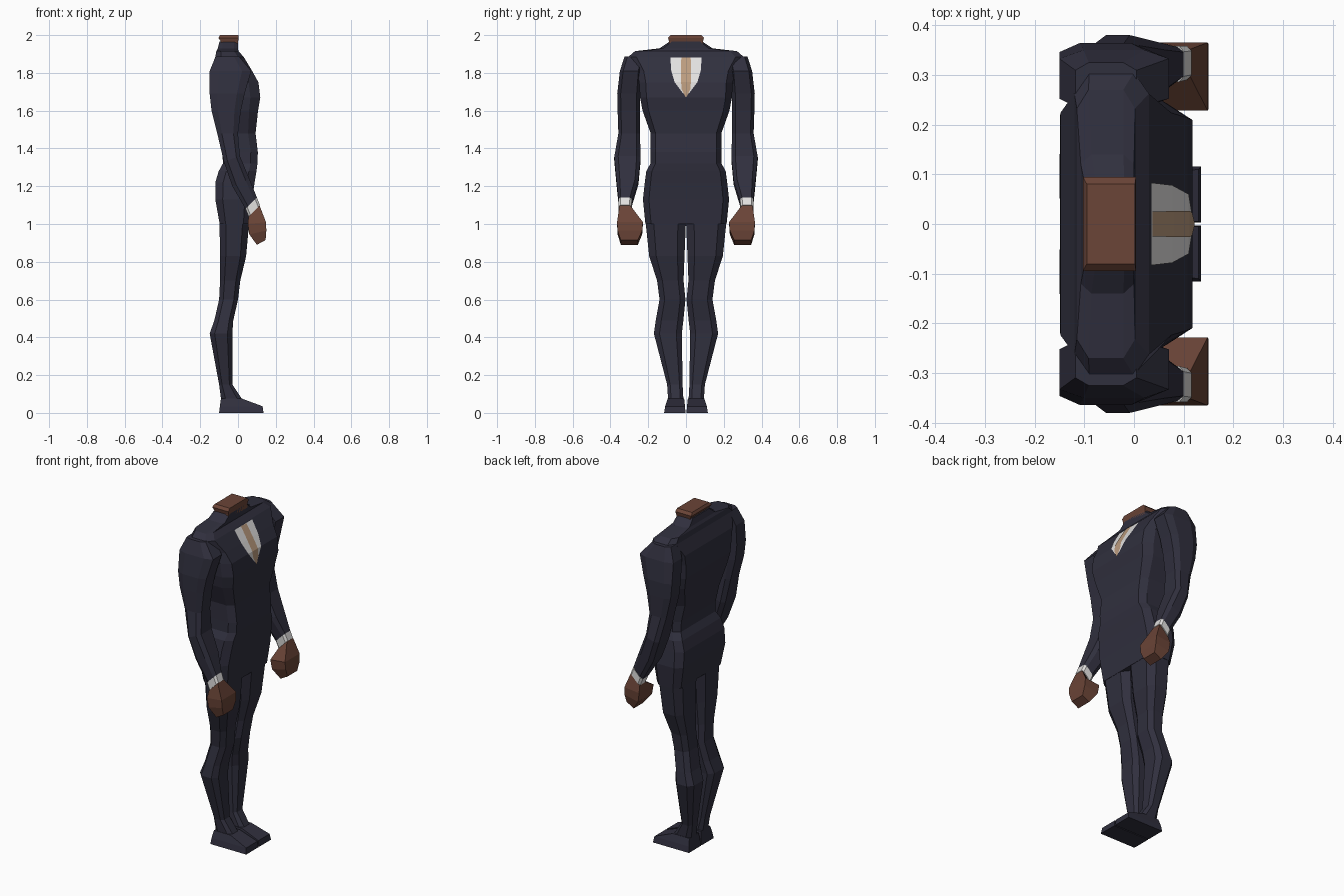
import bpy, bmesh


def material(name, rgb):
    m = bpy.data.materials.new(name)
    m.diffuse_color = (*rgb, 1)
    return m


NAVY = material("navy_suit", (0.030, 0.029, 0.048))
SKIN = material("brown_skin", (0.145, 0.058, 0.038))
WHITE = material("white_cloth", (0.76, 0.75, 0.74))
TAN = material("tan_tie", (0.50, 0.33, 0.21))


def finish(name, bm, mat):
    me = bpy.data.meshes.new(name)
    bm.to_mesh(me)
    bm.free()
    ob = bpy.data.objects.new(name, me)
    bpy.context.collection.objects.link(ob)
    me.materials.append(mat)


def loft(name, rings, mat, cx=0.2, cy=0.2, side=1):
    """Skin chamfered rectangles: (x_back, z_back, x_front, z_front, y0, y1)."""
    bm = bmesh.new()
    uv = [(cx, 0), (1 - cx, 0), (1, cy), (1, 1 - cy),
          (1 - cx, 1), (cx, 1), (0, 1 - cy), (0, cy)]
    if cx == 0:
        uv = [(0, 0), (1, 0), (1, 1), (0, 1)]
    n = len(uv)
    loops = [[bm.verts.new((xb + (xf - xb) * u, side * (y0 + (y1 - y0) * v),
                            zb + (zf - zb) * u)) for u, v in uv]
             for xb, zb, xf, zf, y0, y1 in rings]
    for a, b in zip(loops, loops[1:]):
        for i in range(n):
            bm.faces.new((a[i], a[(i + 1) % n], b[(i + 1) % n], b[i]))
    bm.faces.new(loops[0])
    bm.faces.new(loops[-1])
    bmesh.ops.recalc_face_normals(bm, faces=bm.faces)
    finish(name, bm, mat)


# Jacket and hips: z, back x, front x, half width
TORSO = [(1.965, -.098, .0, .088), (1.93, -.107, .0, .14), (1.915, -.115, .002, .27),
         (1.885, -.12, .03, .305), (1.81, -.148, .075, .26), (1.75, -.149, .108, .248),
         (1.67, -.145, .118, .243), (1.60, -.13, .106, .23), (1.48, -.105, .093, .187),
         (1.38, -.082, .105, .187), (1.32, -.08, .103, .188), (1.28, -.102, .098, .21),
         (1.22, -.12, .088, .218), (1.13, -.12, .075, .228), (1.0, -.097, .06, .215)]
loft("jacket_torso", [(b, z, f, z, -w, w) for z, b, f, w in TORSO], NAVY, .2, .07)

# Neck stump
loft("neck", [(-.09, 1.94, 0, 1.94, -.09, .09), (-.09, 1.965, 0, 1.965, -.09, .09),
              (-.103, 1.985, .004, 1.985, -.095, .095),
              (-.095, 2.0, .002, 2.0, -.08, .08)], SKIN, 0)


def front_x(z):
    for (z1, _, f1, _), (z0, _, f0, _) in zip(TORSO, TORSO[1:]):
        if z0 <= z <= z1:
            return f0 + (f1 - f0) * (z - z0) / (z1 - z0)


def chest_strip(name, rows, lift, mat):
    """Thin panel that follows the chest: rows of (z, half width)."""
    bm = bmesh.new()
    pairs = [[bm.verts.new((front_x(z) + lift, s * w, z + lift * .5)) for s in (-1, 1)]
             for z, w in rows]
    for a, b in zip(pairs, pairs[1:]):
        bm.faces.new((a[0], b[0], b[1], a[1]))
    finish(name, bm, mat)


# Shirt opening and tie
chest_strip("shirt_front", [(1.88, .083), (1.81, .078), (1.75, .06), (1.69, .015)], .002, WHITE)
chest_strip("tie", [(1.88, .025), (1.81, .026), (1.75, .026), (1.71, .023), (1.67, .003)], .004, TAN)

# Sleeves, cuffs, hands
ARM = [(-.118, 1.888, .005, 1.888, .22, .325), (-.15, 1.81, .07, 1.81, .235, .35),
       (-.15, 1.69, .035, 1.69, .243, .364), (-.14, 1.60, .015, 1.60, .243, .362),
       (-.11, 1.48, .0, 1.48, .244, .358), (-.075, 1.33, .01, 1.36, .24, .38),
       (-.03, 1.20, .06, 1.24, .252, .368), (.04, 1.08, .10, 1.14, .287, .356)]
CUFF = [(.04, 1.08, .10, 1.14, .286, .358), (.056, 1.04, .116, 1.10, .290, .358)]
HAND = [(.056, 1.04, .114, 1.098, .295, .352), (.052, 1.0, .148, 1.01, .228, .365),
        (.06, .945, .15, .965, .232, .362), (.10, .89, .146, .915, .255, .345)]

# Trouser legs running into the shoes
LEG = [(-.098, 1.02, .06, 1.02, 0, .215), (-.095, .83, .043, .83, .008, .195),
       (-.095, .70, .012, .70, .013, .153), (-.10, .60, .0, .60, .003, .14),
       (-.125, .49, -.025, .49, .014, .16), (-.15, .42, -.03, .42, .022, .17),
       (-.10, .15, -.03, .15, .018, .10), (-.09, .075, .02, .075, .014, .095)]
SHOE = [(-.09, .076, .02, .076, .010, .097), (-.096, .035, .130, .035, .005, .11),
        (-.10, 0, .135, 0, .003, .116)]

for label, s in (("left", 1), ("right", -1)):
    loft(label + "_sleeve", ARM, NAVY, .22, .15, s)
    loft(label + "_cuff", CUFF, WHITE, .15, .15, s)
    loft(label + "_hand", HAND, SKIN, 0, 0, s)
    loft(label + "_leg", LEG, NAVY, .22, .2, s)
    loft(label + "_shoe", SHOE, NAVY, 0, 0, s)
